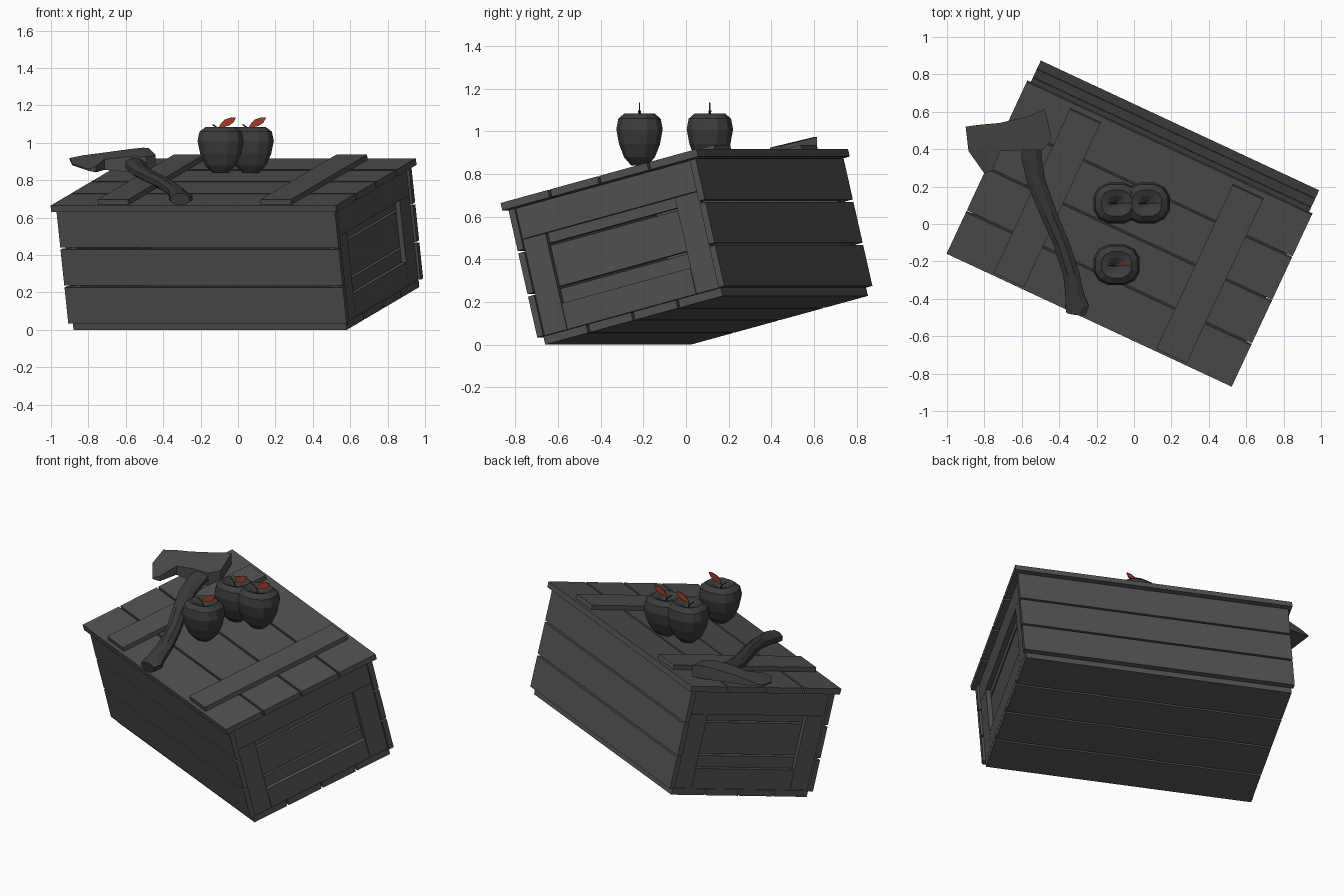
import bpy, bmesh, math
from mathutils import Matrix, Vector

if "Cube" in bpy.data.objects:
    bpy.data.objects.remove(bpy.data.objects["Cube"])


def material(name, rgb):
    m = bpy.data.materials.new(name)
    m.diffuse_color = (*rgb, 1)
    m.use_nodes = True
    m.node_tree.nodes["Principled BSDF"].inputs["Base Color"].default_value = m.diffuse_color
    return m


WOOD = material("crate grey", (0.080, 0.080, 0.080))
STEEL = material("axe steel", (0.070, 0.070, 0.070))
DARK = material("dark grey", (0.045, 0.045, 0.045))
LEAF = material("leaf red", (0.36, 0.045, 0.022))

# crate frame: x along its length, y across it, z out of the lid
TILT = Matrix.Rotation(math.radians(-25), 4, 'Z') @ Matrix.Rotation(math.radians(14), 4, 'X')


def finish(name, bm, mat, matrix=None):
    bmesh.ops.recalc_face_normals(bm, faces=bm.faces)
    me = bpy.data.meshes.new(name)
    bm.to_mesh(me)
    bm.free()
    me.materials.append(mat)
    ob = bpy.data.objects.new(name, me)
    if matrix:
        ob.matrix_world = matrix
    bpy.context.collection.objects.link(ob)
    return ob


def boxes(name, spans, mat=WOOD):
    """Each span is (x0, x1, y0, y1, z0, z1) in the crate frame."""
    bm = bmesh.new()
    for x0, x1, y0, y1, z0, z1 in spans:
        m = Matrix.Translation(((x0 + x1) / 2, (y0 + y1) / 2, (z0 + z1) / 2))
        m = m @ Matrix.Diagonal((x1 - x0, y1 - y0, z1 - z0, 1))
        bmesh.ops.create_cube(bm, size=1, matrix=m)
    return finish(name, bm, mat, TILT)


def split(lo, hi, n, gap=0.012):
    """Divide a span into n boards with gaps between."""
    w = (hi - lo - gap * (n - 1)) / n
    return [(lo + i * (w + gap), lo + i * (w + gap) + w) for i in range(n)]


def loft(name, rings, mat):
    bm = bmesh.new()
    loops = [[bm.verts.new(p) for p in r] for r in rings]
    n = len(rings[0])
    for a, b in zip(loops, loops[1:]):
        for i in range(n):
            j = (i + 1) % n
            bm.faces.new((a[i], a[j], b[j], b[i]))
    bm.faces.new(loops[0])
    bm.faces.new(loops[-1])
    return finish(name, bm, mat)


# crate: lid, battens, bottom, long walls
boxes("lid_planks", [(-.841, .841, a, b, .746, .782) for a, b in split(-.39, .655, 4)])
boxes("lid_battens", [(x, x + .18, -.37, .625, .78, .81) for x in (-.57, .39)])
boxes("bottom_planks", [(-.806, .806, a, b, .0853, .125) for a, b in split(-.342, .604, 4)])
rows = split(.127, .742, 3)
boxes("front_boards", [(-.821, .821, -.367, -.335, a, b) for a, b in rows])
boxes("back_boards", [(-.821, .821, .599, .631, a, b) for a, b in rows])

# crate ends: recessed boards inside a frame
for side, s in (("left", -1), ("right", 1)):
    def xs(lo, hi):
        return tuple(sorted((s * lo, s * hi)))
    boxes(side + "_end_boards", [(*xs(.745, .778), -.335, .599, a, b) for a, b in rows])
    boxes(side + "_end_frame", [
        (*xs(.778, .806), -.335, .599, .594, .742),
        (*xs(.778, .806), -.335, -.215, .127, .592),
        (*xs(.778, .806), .475, .599, .127, .592),
        (*xs(.778, .806), -.213, .473, .127, .253)])

# axe head: sections from the blade edge to the poll (three points, half thickness)
head = [
    ([(-.90, .52), (-.885, .39), (-.80, .27)], .004),
    ([(-.83, .53), (-.80, .41), (-.76, .285)], .016),
    ([(-.72, .54), (-.72, .47), (-.715, .39)], .028),
    ([(-.57, .575), (-.58, .49), (-.60, .395)], .040),
    ([(-.51, .60), (-.50, .50), (-.49, .395)], .040),
    ([(-.478, .615), (-.457, .53), (-.44, .45)], .036)]
rings = []
for pts, t in head:
    mid = [Vector((x, y, .905 + .24 * (y - .48))) for x, y in pts]
    up = Vector((0, 0, t))
    rings.append([p + up for p in mid] + [p - up for p in reversed(mid)])
loft("axe_head", rings, STEEL)

# axe handle: curved path with half widths
path = [(-.55, .46, .058), (-.548, .36, .058), (-.525, .23, .052), (-.46, .06, .047),
        (-.39, -.10, .045), (-.335, -.27, .047), (-.315, -.39, .055), (-.305, -.44, .068),
        (-.31, -.48, .055)]
pts = [Vector((x, y, .80 + .213 * y)) for x, y, w in path]
rings = []
for i, p in enumerate(pts):
    t = (pts[min(i + 1, len(pts) - 1)] - pts[max(i - 1, 0)]).normalized()
    across = t.cross(Vector((0, 0, 1))).normalized()
    up = across.cross(t)
    w = path[i][2]
    rings.append([p + across * w * math.cos(k * math.pi / 4 + math.pi / 8)
                  + up * .034 * math.sin(k * math.pi / 4 + math.pi / 8) for k in range(8)])
loft("axe_handle", rings, DARK)

# apples: squarish rings stacked along a profile, with stem and leaf
profile = [(.02, .855), (.045, .840), (.085, .880), (.112, .940), (.127, 1.01),
           (.116, 1.06), (.082, 1.085), (.045, 1.072), (.012, 1.05)]


def apple_ring(cx, cy, r, z, n=12):
    out = []
    for k in range(n):
        a = 2 * math.pi * (k + .5) / n
        c, s = math.cos(a), math.sin(a)
        out.append((cx + r * math.copysign(abs(c) ** .8, c),
                    cy + .88 * r * math.copysign(abs(s) ** .8, s), z))
    return out


for i, (cx, cy) in enumerate([(-.093, -.218), (-.093, .112), (.068, .112)], 1):
    loft(f"apple_{i}", [apple_ring(cx, cy, r, z) for r, z in profile], DARK)
    stem = [(0, 1.045, .006), (-.012, 1.075, .005), (-.042, 1.098, .007)]
    loft(f"apple_stem_{i}", [[(cx + dx + r * math.cos(k * math.pi / 2),
                               cy + r * math.sin(k * math.pi / 2), z) for k in range(4)]
                             for dx, z, r in stem], DARK)
    outline = [(-.012, 1.08), (.012, 1.083), (.045, 1.092), (.068, 1.108),
               (.082, 1.134), (.055, 1.136), (.022, 1.125), (.002, 1.105)]
    loft(f"apple_leaf_{i}", [[(cx + x, cy + dy, z) for x, z in outline]
                             for dy in (-.003, .003)], LEAF)
